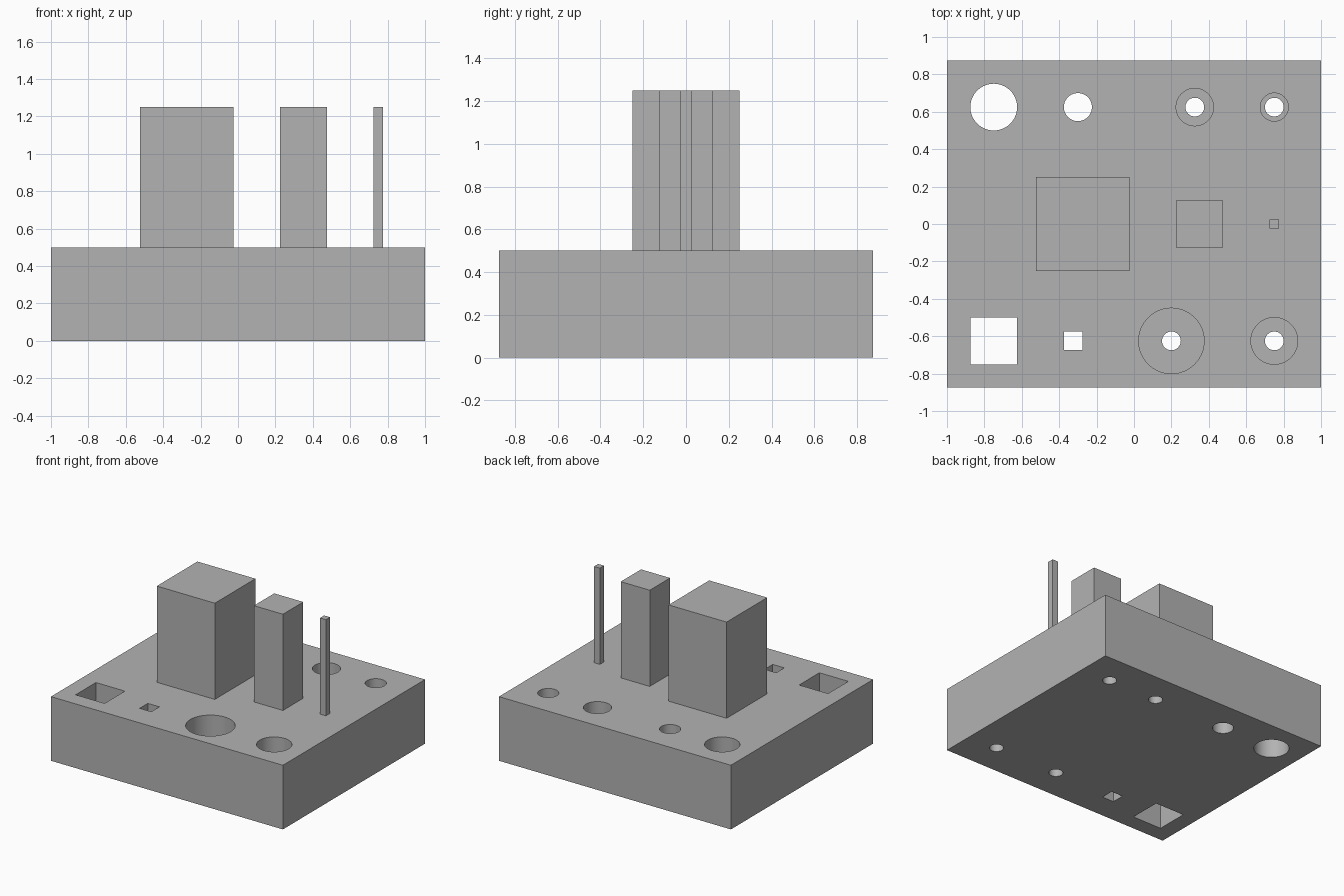
import bpy
import math

BASE_H = 0.5
TOWER_H = 0.75
BORE_DEPTH = 0.25
PILOT_R = 0.05

old = bpy.data.objects.get("Cube")
if old:
    bpy.data.objects.remove(old, do_unlink=True)

# Single plain grey material
grey = bpy.data.materials.new("plain_grey")
grey.use_nodes = True
colour = (0.45, 0.45, 0.45, 1)
grey.diffuse_color = colour
grey.node_tree.nodes["Principled BSDF"].inputs["Base Color"].default_value = colour


def box(name, x, y, z0, z1, sx, sy):
    bpy.ops.mesh.primitive_cube_add(size=1, location=(x, y, (z0 + z1) / 2))
    ob = bpy.context.object
    ob.name = ob.data.name = name
    ob.scale = (sx, sy, z1 - z0)
    bpy.ops.object.transform_apply(location=False, rotation=False, scale=True)
    ob.data.materials.append(grey)
    return ob


def cylinder(name, x, y, z0, z1, r):
    bpy.ops.mesh.primitive_cylinder_add(vertices=64, radius=r, depth=z1 - z0,
                                        location=(x, y, (z0 + z1) / 2))
    ob = bpy.context.object
    ob.name = name
    ob.data.materials.append(grey)
    return ob


def cut(target, cutter):
    cutter.hide_render = True
    mod = target.modifiers.new("hole", 'BOOLEAN')
    mod.operation = 'DIFFERENCE'
    mod.solver = 'EXACT'
    mod.object = cutter
    bpy.context.view_layer.objects.active = target
    bpy.ops.object.modifier_apply(modifier=mod.name)
    bpy.data.objects.remove(cutter, do_unlink=True)


# Base block
base = box("base_block", 0, 0, 0, BASE_H, 2, 1.75)
low, high = -0.1, BASE_H + 0.1

# Square through holes
for x, size in ((-0.75, 0.25), (-0.325, 0.1)):
    cut(base, box("square_cutter", x, -0.625, low, high, size, size))

# Round through holes
for x, r in ((-0.75, 0.125), (-0.3, 0.075)):
    cut(base, cylinder("round_cutter", x, 0.625, low, high, r))

# Stepped holes: wide bore above a narrow pilot hole
for x, y, r in ((0.2, -0.625, 0.175), (0.75, -0.625, 0.125),
                (0.325, 0.625, 0.1), (0.75, 0.625, 0.075)):
    cut(base, cylinder("bore_cutter", x, y, BASE_H - BORE_DEPTH, high, r))
    cut(base, cylinder("pilot_cutter", x, y, low, high, PILOT_R))

# Smooth hole walls, sharp rims
bpy.ops.object.select_all(action='DESELECT')
base.select_set(True)
bpy.context.view_layer.objects.active = base
bpy.ops.object.shade_smooth_by_angle(angle=math.radians(30))

# Square towers of decreasing width
for name, x, size in (("wide_tower", -0.275, 0.5),
                      ("medium_tower", 0.35, 0.25),
                      ("thin_tower", 0.75, 0.05)):
    box(name, x, 0, BASE_H, BASE_H + TOWER_H, size, size)
